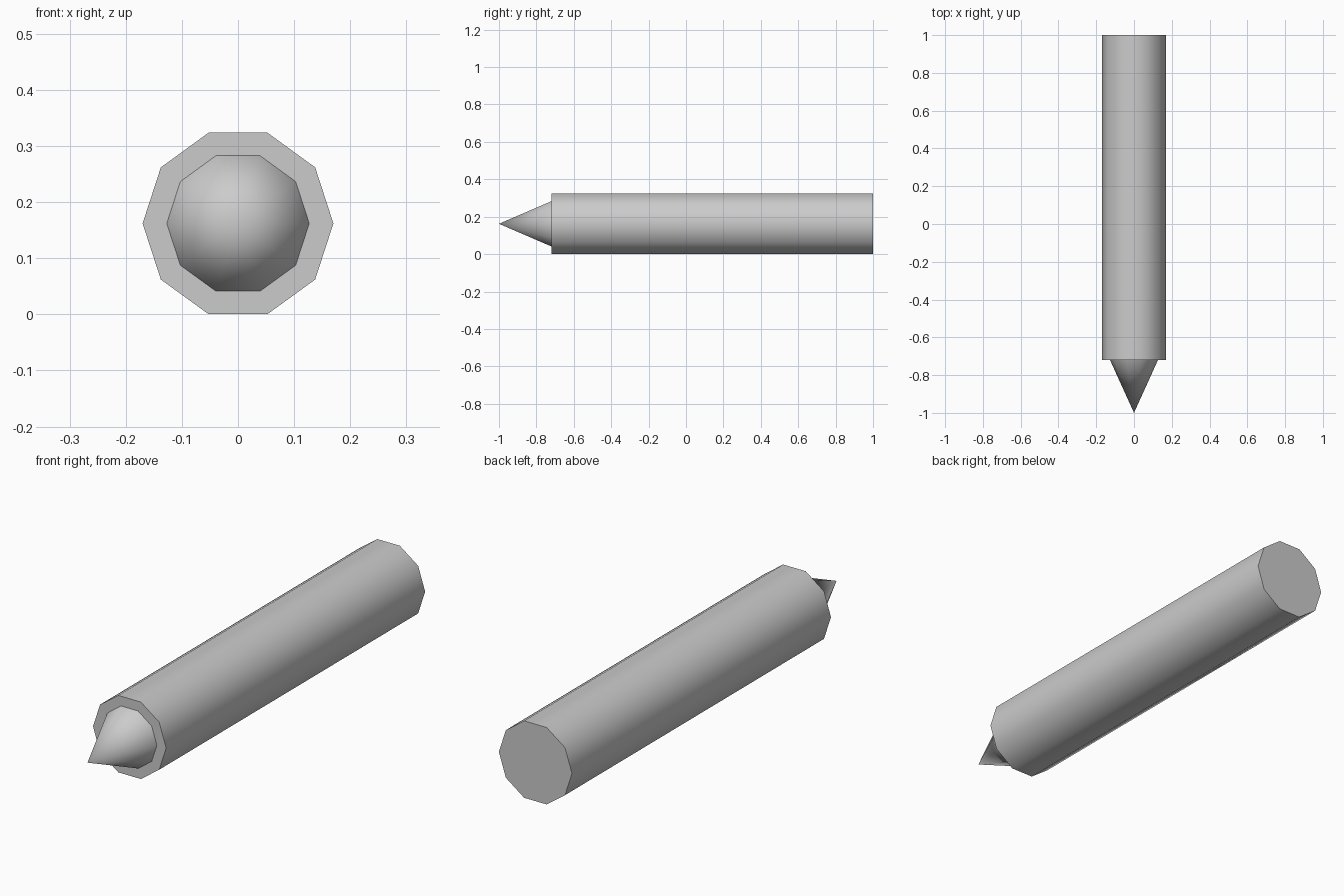
import bpy
import math

if "Cube" in bpy.data.objects:
    bpy.data.objects.remove(bpy.data.objects["Cube"])

SIDES = 10
CENTRE_Z = 0.162

grey = bpy.data.materials.new("light grey")
grey.diffuse_color = (0.6, 0.6, 0.6, 1.0)
grey.use_nodes = True
grey.node_tree.nodes["Principled BSDF"].inputs["Base Color"].default_value = grey.diffuse_color


def decagon(radius, y):
    """Ten-sided ring around the y axis with corners on the x axis."""
    return [(radius * math.cos(2 * math.pi * i / SIDES), y,
             CENTRE_Z + radius * math.sin(2 * math.pi * i / SIDES))
            for i in range(SIDES)]


def make_part(name, verts, faces):
    mesh = bpy.data.meshes.new(name)
    mesh.from_pydata(verts, [], faces)
    mesh.materials.append(grey)
    obj = bpy.data.objects.new(name, mesh)
    bpy.context.collection.objects.link(obj)
    bpy.ops.object.select_all(action='DESELECT')
    obj.select_set(True)
    bpy.context.view_layer.objects.active = obj
    bpy.ops.object.shade_smooth_by_angle(angle=math.radians(40))
    return obj


ring = range(SIDES)

# Long ten-sided shaft with flat ends
shaft_faces = [(i, (i + 1) % SIDES, SIDES + (i + 1) % SIDES, SIDES + i)[::-1] for i in ring]
shaft_faces += [tuple(ring), tuple(reversed(range(SIDES, 2 * SIDES)))]
make_part("shaft", decagon(0.17, -0.72) + decagon(0.17, 1.0), shaft_faces)

# Pointed tip at the front, narrower than the shaft
tip_faces = [(SIDES, i, (i + 1) % SIDES) for i in ring]
tip_faces.append(tuple(reversed(ring)))
make_part("pointed_tip", decagon(0.127, -0.72) + [(0, -1.0, CENTRE_Z)], tip_faces)

# Make every face point outward
for obj in bpy.context.collection.objects:
    bpy.context.view_layer.objects.active = obj
    bpy.ops.object.mode_set(mode='EDIT')
    bpy.ops.mesh.select_all(action='SELECT')
    bpy.ops.mesh.normals_make_consistent(inside=False)
    bpy.ops.object.mode_set(mode='OBJECT')
